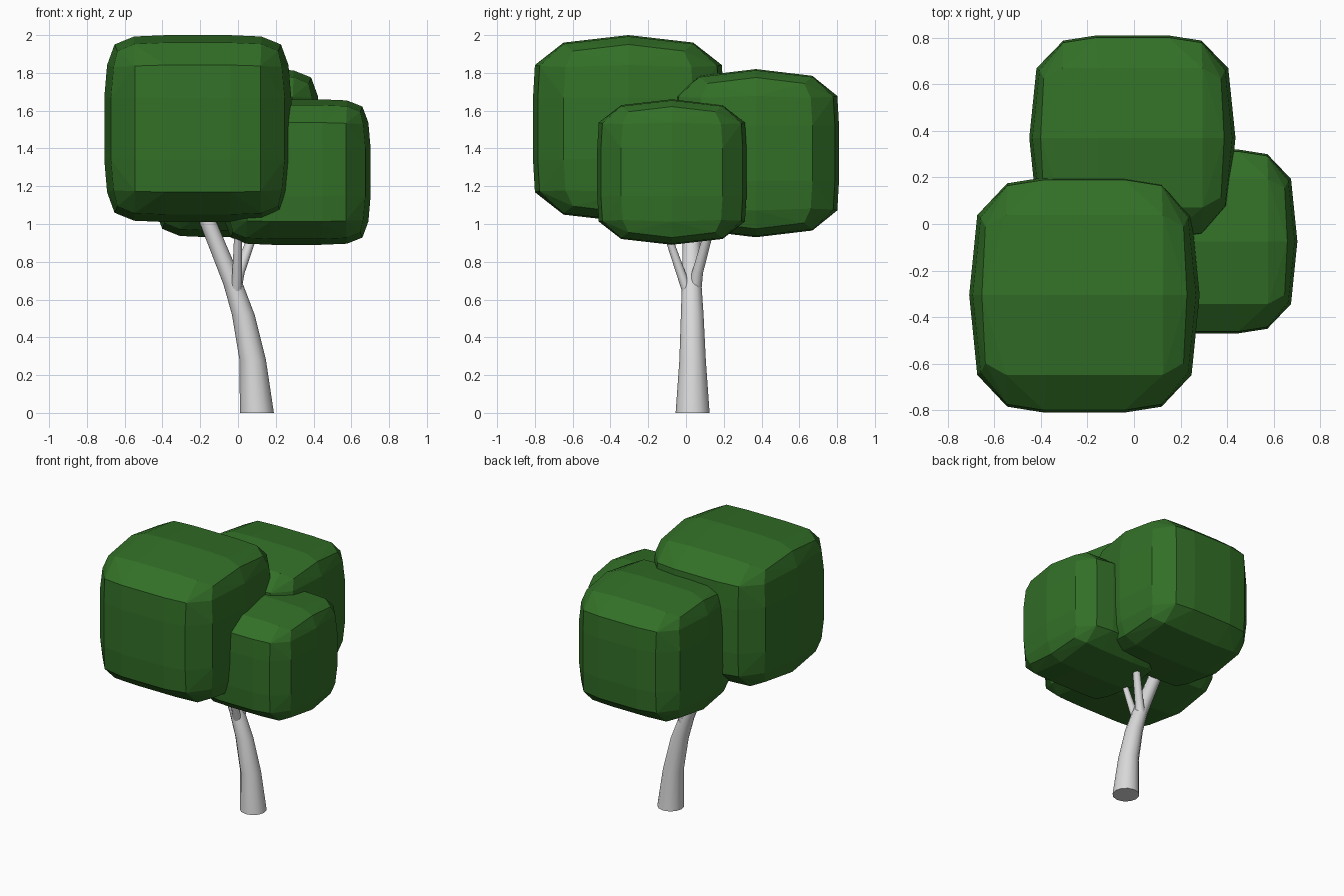
import bpy
import bmesh
import math
from itertools import product
from mathutils import Vector

if "Cube" in bpy.data.objects:
    bpy.data.objects.remove(bpy.data.objects["Cube"], do_unlink=True)


def make_material(name, colour):
    mat = bpy.data.materials.new(name)
    mat.use_nodes = True
    mat.diffuse_color = colour
    mat.node_tree.nodes["Principled BSDF"].inputs["Base Color"].default_value = colour
    return mat


leaf_green = make_material("leaf_green", (0.032, 0.16, 0.02, 1))
pale_bark = make_material("pale_bark", (0.7, 0.7, 0.7, 1))


def make_object(name, bm, mat):
    bmesh.ops.recalc_face_normals(bm, faces=bm.faces[:])
    mesh = bpy.data.meshes.new(name)
    bm.to_mesh(mesh)
    bm.free()
    mesh.materials.append(mat)
    obj = bpy.data.objects.new(name, mesh)
    bpy.context.collection.objects.link(obj)
    return obj


# One octant of the chamfered leaf block, mirrored on all three axes
OCTANT = [
    (.35, 1, .33), (.67, .95, .33), (.35, .98, .68), (.67, .93, .67),  # front
    (.33, 0, 1), (.68, 0, .985), (.89, 0, .9),                         # top ridge
    (.33, .68, .92), (.68, .68, .905), (.86, .58, .83),                # top edge
    (1, 0, .33), (.97, 0, .68), (.93, .68, .33), (.9, .66, .66),       # side
]


def leaf_block(name, centre, half):
    points = {tuple(c * s for c, s in zip(p, signs))
              for p in OCTANT for signs in product((-1, 1), repeat=3)}
    bm = bmesh.new()
    for p in sorted(points):
        bm.verts.new([c + v * h for c, v, h in zip(centre, p, half)])
    hull = bmesh.ops.convex_hull(bm, input=bm.verts[:])
    unused = [g for g in hull["geom_interior"] if isinstance(g, bmesh.types.BMVert)]
    bmesh.ops.delete(bm, geom=unused, context="VERTS")
    bmesh.ops.dissolve_limit(bm, angle_limit=math.radians(1),
                             verts=bm.verts[:], edges=bm.edges[:])
    return make_object(name, bm, leaf_green)


def limb(name, path, sides=12):
    """Loft level rings along a path of (x, y, z, radius)."""
    bm = bmesh.new()
    rings = []
    for x, y, z, r in path:
        rings.append([bm.verts.new(Vector((x, y, z)) + Vector(
            (r * math.cos(a), r * math.sin(a), 0)))
            for a in (math.tau * i / sides for i in range(sides))])
    for low, high in zip(rings, rings[1:]):
        for i in range(sides):
            j = (i + 1) % sides
            bm.faces.new((low[i], low[j], high[j], high[i]))
    bm.faces.new(rings[0])
    bm.faces.new(rings[-1])
    obj = make_object(name, bm, pale_bark)
    bpy.ops.object.select_all(action="DESELECT")
    obj.select_set(True)
    bpy.context.view_layer.objects.active = obj
    bpy.ops.object.shade_smooth_by_angle(angle=math.radians(40))
    return obj


# Crown
leaf_block("front_leaves", (-.213, -.305, 1.505), (.495, .505, .495))
leaf_block("back_leaves", (-.007, .37, 1.375), (.443, .44, .445))
leaf_block("side_leaves", (.31, -.075, 1.275), (.392, .395, .385))

# Trunk with two thinner branches
limb("trunk", [(.1, .035, 0, .09), (.078, .035, .28, .07), (.028, .033, .52, .06),
               (-.025, .03, .68, .052), (-.155, .03, 1, .046), (-.19, .02, 1.1, .042)])
limb("front_branch", [(-.01, .01, .64, .03), (-.005, -.02, .72, .026),
                      (0, -.1, .95, .02), (.01, -.12, 1.02, .02)])
limb("back_branch", [(-.02, .045, .64, .036), (.005, .06, .74, .03),
                     (.07, .11, .92, .026), (.1, .13, 1, .026)])
